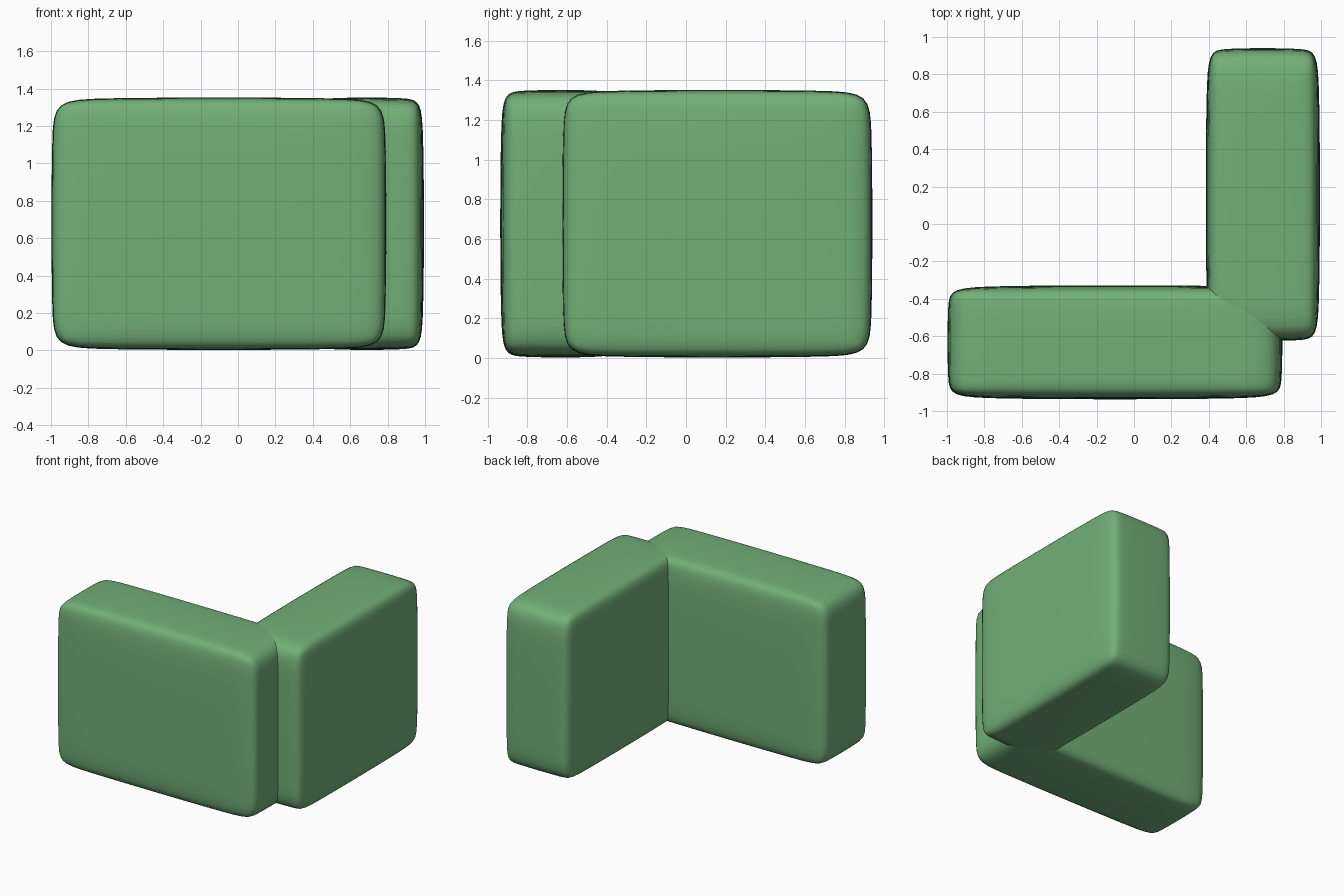
import bpy

if "Cube" in bpy.data.objects:
    bpy.data.objects.remove(bpy.data.objects["Cube"])

HEIGHT = 1.355

green = bpy.data.materials.new("soft_green")
green.diffuse_color = (0.17, 0.43, 0.19, 1)
green.use_nodes = True
green.node_tree.nodes["Principled BSDF"].inputs["Base Color"].default_value = green.diffuse_color


def soft_block(name, x0, x1, y0, y1):
    """Box with softly rounded edges and very slightly pillowed faces."""
    bpy.ops.mesh.primitive_cube_add(
        size=1, location=((x0 + x1) / 2, (y0 + y1) / 2, HEIGHT / 2))
    ob = bpy.context.object
    ob.name = name
    ob.scale = (x1 - x0, y1 - y0, HEIGHT)
    bpy.ops.object.transform_apply(location=False, rotation=False, scale=True)
    bevel = ob.modifiers.new("edge_bevel", "BEVEL")
    bevel.width = 0.035
    bevel.segments = 1
    subsurf = ob.modifiers.new("soften", "SUBSURF")
    subsurf.levels = subsurf.render_levels = 3
    bpy.ops.object.shade_smooth()
    ob.data.materials.append(green)
    return ob


# Long wing across the front
soft_block("front_wing", -1.0, 0.796, -0.94, -0.325)
# Side wing running to the back, overlapping the front wing at the corner
soft_block("side_wing", 0.381, 0.997, -0.628, 0.943)
